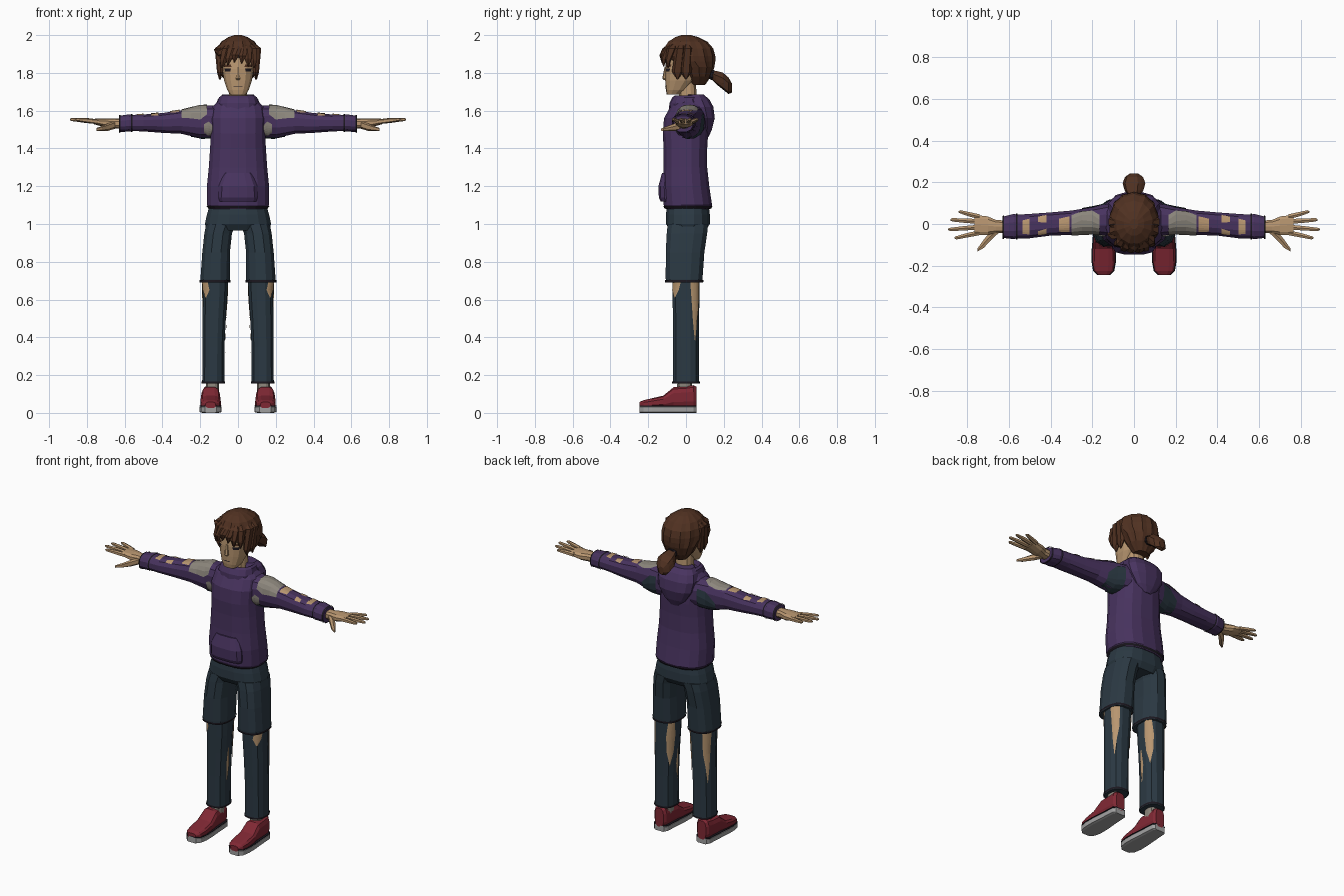
import bpy, bmesh, math

# ---------- materials ----------
def material(name, r, g, b):
    m = bpy.data.materials.new(name)
    lin = [(c / 255 / 12.92 if c < 10 else ((c / 255 + .055) / 1.055) ** 2.4) for c in (r, g, b)]
    m.diffuse_color = (*lin, 1)
    return m

PURPLE = material("purple_cloth", 72, 51, 95)
SLATE = material("slate_cloth", 43, 57, 67)
SKIN = material("skin", 184, 150, 112)
HAIR = material("brown_hair", 80, 49, 33)
RED = material("red_canvas", 128, 40, 52)
GREY = material("grey_shirt", 140, 134, 124)
SOLE = material("pale_rubber", 160, 160, 160)
DARK = material("dark_trim", 28, 24, 32)

# ---------- helpers ----------
def ring_point(row, axis, ang, power, grow=0.0, scale=1.0):
    t, a, b, ra, rb = row
    c, s = math.cos(ang), math.sin(ang)
    u = a + math.copysign(abs(c) ** power, c) * (ra * scale + grow)
    v = b + math.copysign(abs(s) ** power, s) * (rb * scale + grow)
    return {'x': (t, u, v), 'y': (u, t, v), 'z': (u, v, t)}[axis]

def finish(name, bm, mat, mirror):
    me = bpy.data.meshes.new(name)
    bm.to_mesh(me)
    bm.free()
    me.materials.append(mat)
    ob = bpy.data.objects.new(name, me)
    bpy.context.collection.objects.link(ob)
    if mirror:
        ob.modifiers.new("mirror", 'MIRROR').use_mirror_merge = False
    return ob

def loft(name, rows, mat, axis='z', n=12, power=.8, mirror=False, ridge=1.0):
    """Closed skin over rings given as (position, centre a, centre b, radius a, radius b)."""
    bm = bmesh.new()
    rings = [[bm.verts.new(ring_point(r, axis, 2 * math.pi * (i + .5) / n, power,
              scale=ridge if i % 2 else 1)) for i in range(n)] for r in rows]
    for p, q in zip(rings, rings[1:]):
        for i in range(n):
            j = (i + 1) % n
            bm.faces.new((p[i], p[j], q[j], q[i]))
    bm.faces.new(rings[0])
    bm.faces.new(rings[-1])
    bmesh.ops.recalc_face_normals(bm, faces=bm.faces)
    return finish(name, bm, mat, mirror)

def sample(rows, t):
    for p, q in zip(rows, rows[1:]):
        if p[0] <= t <= q[0]:
            f = (t - p[0]) / (q[0] - p[0])
            return tuple(x + (y - x) * f for x, y in zip(p, q))
    return rows[-1]

def patch(name, rows, spans, mat, axis='z', power=.8, mirror=True, grow=.003, k=6):
    """Thin plate lying on a loft; spans are (position, start angle, end angle)."""
    bm = bmesh.new()
    grid = [[bm.verts.new(ring_point(sample(rows, t), axis,
             math.radians(a0 + (a1 - a0) * i / k), power, grow)) for i in range(k + 1)]
            for t, a0, a1 in spans]
    for p, q in zip(grid, grid[1:]):
        for i in range(k):
            bm.faces.new((p[i], p[i + 1], q[i + 1], q[i]))
    return finish(name, bm, mat, mirror)

def band(name, rows, t0, t1, axis='z', mirror=True):
    patch(name, rows, [(t0, 0, 360), (t1, 0, 360)], DARK, axis, mirror=mirror, k=24)

# ---------- hoodie ----------
torso = [(1.08, 0, .01, .152, .12), (1.10, 0, .01, .167, .13), (1.2, 0, 0, .167, .125),
         (1.3, 0, -.003, .157, .117), (1.4, 0, -.003, .15, .117), (1.48, 0, -.003, .146, .122),
         (1.56, 0, 0, .15, .118), (1.62, 0, .015, .14, .10), (1.655, 0, .02, .10, .085)]
loft("hoodie_body", torso, PURPLE, n=16)
band("hoodie_hem", torso, 1.082, 1.094, mirror=False)
loft("front_pocket", [(1.12, 0, -.09, .10, .045), (1.14, 0, -.09, .107, .055),
     (1.2, 0, -.09, .105, .057), (1.27, 0, -.09, .075, .038)], PURPLE, power=.6)
loft("collar", [(1.60, 0, .01, .115, .10), (1.64, 0, .01, .112, .098), (1.67, 0, .015, .103, .087),
     (1.68, 0, .015, .09, .075), (1.655, 0, .012, .07, .06)], PURPLE, n=14)
loft("hood", [(1.46, 0, .105, .03, .015), (1.50, 0, .10, .075, .038), (1.56, 0, .09, .115, .064),
     (1.62, 0, .075, .125, .072), (1.66, 0, .06, .11, .065), (1.685, 0, .05, .085, .045)], PURPLE)

# ---------- sleeves with worn openings ----------
arm = [(.10, .02, 1.545, .085, .085), (.2, .017, 1.54, .065, .088), (.3, .006, 1.54, .06, .064),
       (.4, 0, 1.535, .057, .054), (.5, -.01, 1.535, .06, .046), (.56, -.012, 1.535, .058, .044),
       (.575, -.012, 1.535, .062, .047), (.63, -.016, 1.53, .052, .044)]
loft("sleeve", arm, PURPLE, 'x', mirror=True)
band("sleeve_cuff_line", arm, .558, .566, 'x')
band("sleeve_end_line", arm, .622, .63, 'x')
patch("shoulder_shirt", arm, [(.165, 75, 160), (.2, 50, 175), (.25, 45, 170), (.30, 60, 165)], GREY, 'x')
patch("armpit_shirt", arm, [(.135, 190, 235), (.155, 180, 235), (.18, 185, 215)], GREY, 'x')
patch("underarm_panel", arm, [(.14, 245, 385), (.19, 240, 380), (.25, 270, 350)], SLATE, 'x')
for i, (x0, x1, a0, a1) in enumerate([(.31, .36, 65, 130), (.42, .46, 45, 85),
                                      (.42, .46, 105, 140), (.50, .535, 60, 125)]):
    patch(f"sleeve_tear_{i}", arm, [(x0, a0, a1), (x1, a0 + 8, a1 - 5)], SKIN, 'x')

# ---------- hands ----------
loft("palm", [(.60, -.014, 1.53, .032, .027), (.66, -.012, 1.533, .032, .026),
     (.70, -.008, 1.535, .046, .024), (.765, -.004, 1.543, .05, .014)], SKIN, 'x', 10, mirror=True)
for i, (y0, x1, y1) in enumerate([(-.042, .86, -.066), (-.015, .89, -.026), (.012, .88, .02), (.035, .84, .058)]):
    xm = (.74 + x1) / 2
    loft(f"finger_{i}", [(.74, y0, 1.541, .013, .013), (xm, (y0 + y1) / 2, 1.548, .012, .012),
         (x1 - .01, y1, 1.553, .009, .008), (x1, y1, 1.553, .004, .004)], SKIN, 'x', 6, mirror=True)
loft("thumb", [(.65, -.03, 1.525, .016, .02), (.69, -.06, 1.512, .025, .02),
     (.72, -.095, 1.505, .022, .014), (.75, -.125, 1.50, .008, .008)], SKIN, 'x', 6, mirror=True)

# ---------- shorts ----------
loft("shorts_seat", [(.965, 0, .01, .165, .095), (1.0, 0, .01, .178, .118),
     (1.05, 0, .01, .167, .118), (1.10, 0, .01, .152, .112)], SLATE, n=16)
shorts = [(.69, .121, -.01, .079, .098), (.71, .121, -.01, .08, .10), (.85, .116, -.005, .075, .105),
          (.95, .105, .005, .075, .11), (1.0, .09, .01, .08, .11)]
loft("shorts_leg", shorts, SLATE, mirror=True)
band("shorts_hem", shorts, .691, .703)

# ---------- trousers with worn openings ----------
leg = [(.155, .131, 0, .06, .07), (.35, .13, 0, .06, .07), (.5, .126, 0, .063, .071),
       (.6, .122, 0, .066, .073), (.72, .12, 0, .07, .075)]
loft("trouser_leg", leg, SLATE, mirror=True)
band("trouser_hem", leg, .156, .167)
patch("outer_calf_tear", leg, [(.38, 35, 37), (.48, 25, 48), (.56, 20, 60), (.7, 12, 62)], SKIN)
patch("inner_calf_tear", leg, [(.42, 140, 142), (.5, 122, 160), (.6, 115, 165), (.7, 125, 160)], SKIN)
patch("inner_seam_tear", leg, [(.32, 184, 187), (.42, 178, 192), (.52, 182, 186)], SKIN)
patch("knee_tear", leg, [(.61, 308, 314), (.65, 290, 335), (.7, 300, 345)], SKIN)

# ---------- shoes ----------
loft("sock", [(.10, .135, -.01, .035, .042), (.18, .135, -.005, .036, .04)], GREY, mirror=True)
shoe = [(-.245, .03, .058), (-.225, .05, .068), (-.18, .058, .078), (-.12, .057, .092), (-.065, .052, .138),
        (.0, .048, .142), (.04, .045, .148), (.055, .033, .14)]
loft("shoe_upper", [(y, .145, (.025 + t) / 2, w - .003, (t - .025) / 2) for y, w, t in shoe],
     RED, 'y', 12, .65, True)
loft("shoe_sole", [(y, .145, .018, w + .001, .018) for y, w, t in shoe], SOLE, 'y', 8, .3, True)
loft("sole_line", [(y, .145, .037, w + .002, .003) for y, w, t in shoe], DARK, 'y', 8, .3, True)

# ---------- head ----------
loft("neck", [(1.62, 0, .012, .052, .05), (1.75, 0, .008, .048, .045)], SKIN)
head = [(1.685, 0, -.068, .042, .034), (1.71, 0, -.052, .058, .055), (1.76, 0, -.03, .075, .08),
        (1.82, 0, -.018, .085, .093), (1.9, 0, -.008, .09, .095), (1.96, 0, 0, .06, .06)]
loft("head", head, SKIN, n=14)
loft("nose", [(1.762, 0, -.108, .008, .008), (1.77, 0, -.110, .014, .016),
     (1.83, 0, -.108, .007, .006)], SKIN, n=6)
patch("eye", head, [(1.808, 293, 318), (1.824, 290, 321)], DARK)
patch("eyebrow", head, [(1.832, 288, 322), (1.845, 290, 326)], HAIR)
patch("mouth", head, [(1.727, 255, 285), (1.731, 255, 285)], DARK, mirror=False, grow=.002)

# ---------- hair ----------
loft("hair_cap", [(1.735, 0, .06, .045, .04), (1.78, 0, .062, .085, .07), (1.83, 0, .055, .108, .095),
     (1.86, 0, .03, .116, .125), (1.89, 0, .018, .118, .137), (1.93, 0, .012, .111, .132),
     (1.965, 0, .008, .09, .105), (1.99, 0, .003, .05, .06), (2.0, 0, 0, .02, .025)],
     HAIR, n=26, power=.95, ridge=.95)
# fringe and side locks: (tip x, y, z) and (root x, y, z)
locks = [(-.085, -.095, 1.825, -.06, -.085), (-.055, -.118, 1.84, -.03, -.095), (-.02, -.125, 1.855, .0, -.098),
         (.02, -.125, 1.85, .03, -.095), (.055, -.118, 1.835, .05, -.09), (.085, -.095, 1.825, .075, -.075),
         (-.093, -.045, 1.765, -.095, -.03), (.093, -.045, 1.765, .095, -.03),
         (-.098, .0, 1.765, -.1, .01), (.098, .0, 1.765, .1, .01)]
for i, (x, y, z, rx, ry) in enumerate(locks):
    w = .021 if i < 6 else .014
    loft(f"hair_lock_{i}", [(z, x, y, .003, .003), (z + .04, (2 * x + rx) / 3, y, w, .015 if i < 6 else .03),
         (1.93, rx, ry, .026, .026), (1.955, rx * .8, ry * .8, .012, .012)], HAIR, n=6)
loft("side_tuft", [(-.128, -.05, 1.925, .003, .003), (-.105, -.05, 1.905, .025, .018),
     (-.06, -.04, 1.92, .03, .03)], HAIR, 'x', 6)
loft("hair_tie", [(.125, 0, 1.795, .03, .03), (.15, 0, 1.785, .03, .03)], DARK, 'y', 8)
loft("ponytail", [(.135, 0, 1.79, .025, .025), (.16, 0, 1.775, .046, .036), (.195, 0, 1.757, .056, .046),
     (.225, 0, 1.732, .045, .045), (.243, 0, 1.72, .018, .025)], HAIR, 'y', 12, ridge=.9)
